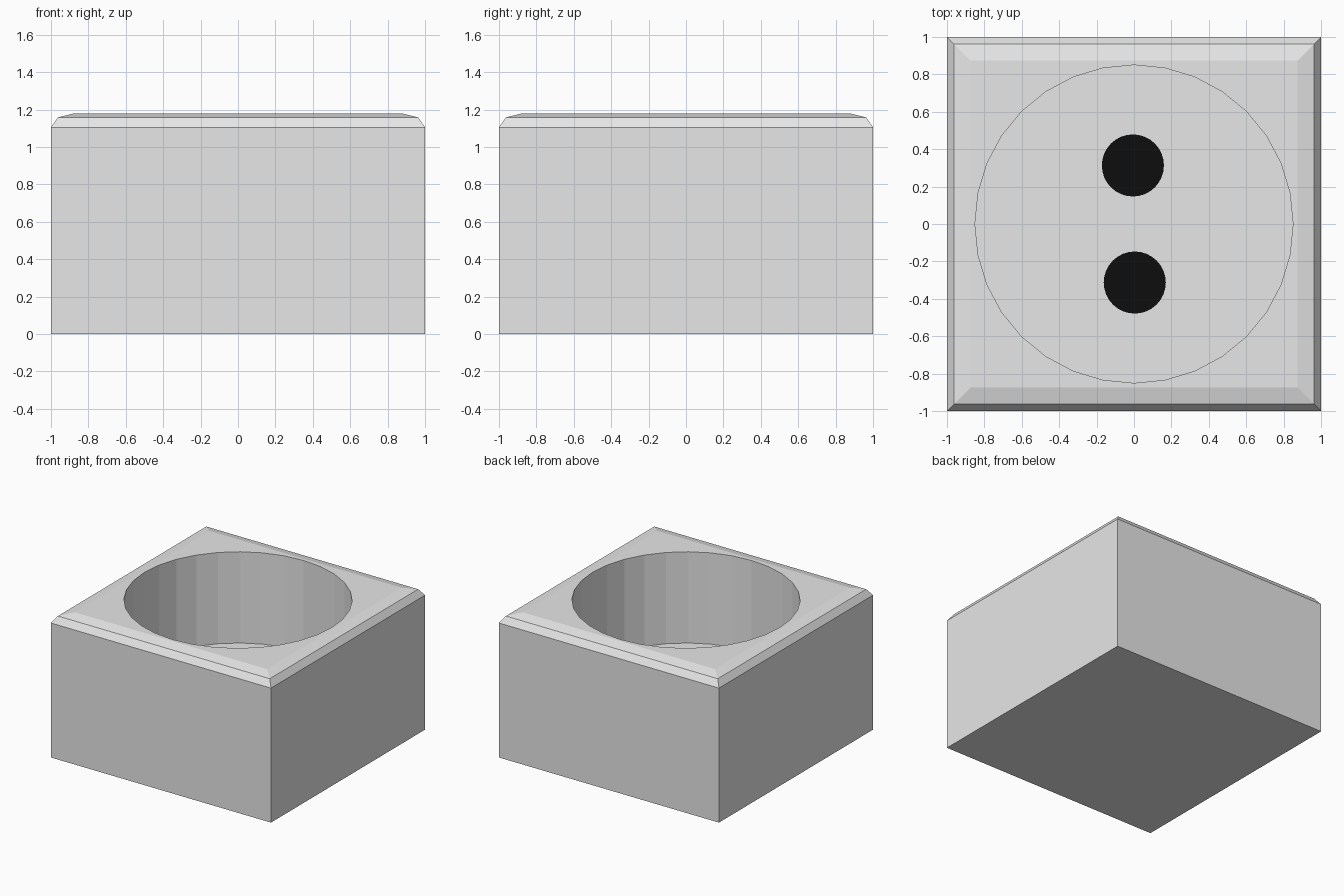
import bpy, bmesh, math

if "Cube" in bpy.data.objects:
    bpy.data.objects.remove(bpy.data.objects["Cube"])

def material(name, rgb):
    m = bpy.data.materials.new(name)
    m.diffuse_color = (*rgb, 1)
    m.use_nodes = True
    m.node_tree.nodes["Principled BSDF"].inputs["Base Color"].default_value = m.diffuse_color
    return m

light_grey = material("light_grey", (0.8, 0.8, 0.8))
black = material("black", (0.004, 0.004, 0.004))

FLOOR_Z, TOP_Z, RADIUS, SIDES = 0.43, 1.18, 0.85, 32

def add_object(name, bm, mat):
    bmesh.ops.recalc_face_normals(bm, faces=bm.faces[:])
    me = bpy.data.meshes.new(name)
    bm.to_mesh(me)
    bm.free()
    me.materials.append(mat)
    ob = bpy.data.objects.new(name, me)
    bpy.context.collection.objects.link(ob)
    return ob

def ring(bm, radius, z, count, start=0.0):
    return [bm.verts.new((radius * math.cos(start + math.tau * i / count),
                          radius * math.sin(start + math.tau * i / count), z))
            for i in range(count)]

def bridge(bm, a, b):
    n = len(a)
    for i in range(n):
        j = (i + 1) % n
        bm.faces.new((a[i], a[j], b[j], b[i]))

# Square housing with a two-step bevelled rim
bm = bmesh.new()
profile = [(1.0, 0.0), (1.0, 1.105), (0.963, 1.158), (0.875, TOP_Z)]
squares = [ring(bm, half * math.sqrt(2), z, 4, math.pi / 4) for half, z in profile]
bm.faces.new(squares[0])
for a, b in zip(squares, squares[1:]):
    bridge(bm, a, b)

# Flat top surrounding the round opening
corners = squares[-1]
rim = ring(bm, RADIUS, TOP_Z, SIDES)
quarter = SIDES // 4
for i in range(SIDES):
    corner = corners[i // quarter]
    bm.faces.new((rim[i], corner, rim[(i + 1) % SIDES]))
    if i % quarter == 0:
        bm.faces.new((rim[i], corners[i // quarter - 1], corner))

# Round recess wall and floor
floor = ring(bm, RADIUS, FLOOR_Z, SIDES)
bridge(bm, rim, floor)
bm.faces.new(floor)
add_object("socket_housing", bm, light_grey)

# Two black pin holes as thin plates on the recess floor
for name, x, y in (("pin_hole_back", -0.006, 0.313), ("pin_hole_front", 0.004, -0.313)):
    bm = bmesh.new()
    low = ring(bm, 0.166, 0.0, 32)
    high = ring(bm, 0.166, 0.005, 32)
    bridge(bm, low, high)
    bm.faces.new(low)
    bm.faces.new(high)
    add_object(name, bm, black).location = (x, y, FLOOR_Z)
